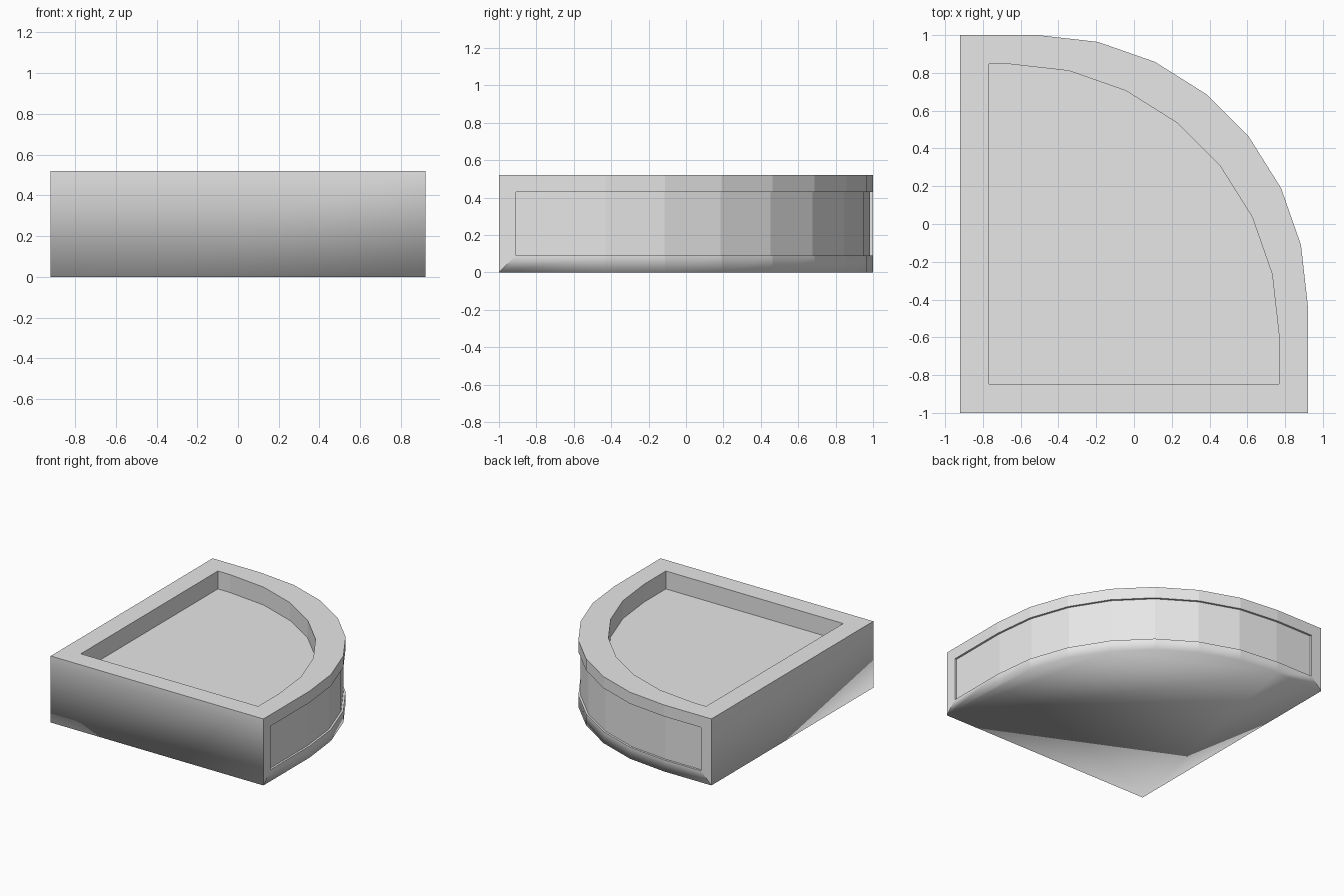
import bpy
import bmesh
from math import cos, sin, pi

cube = bpy.data.objects.get("Cube")
if cube:
    bpy.data.objects.remove(cube, do_unlink=True)

HALF_X, HALF_Y, HEIGHT = 0.92, 1.0, 0.52
RADIUS, SEGMENTS = 1.43, 7
RIM, TRAY_DEPTH = 0.153, 0.14
BAND_MARGIN, BAND_DEPTH = 0.09, 0.016


def outline(rim):
    """Square corner with one large rounded corner, counter-clockwise."""
    right, back = HALF_X - rim, HALF_Y - rim
    left, front = rim - HALF_X, rim - HALF_Y
    arc = []
    for i in range(SEGMENTS + 1):
        a = pi / 2 * i / SEGMENTS
        arc.append((right + RADIUS * (cos(a) - 1), back + RADIUS * (sin(a) - 1)))
    return [(left, front), (right, front)] + arc + [(left, back)]


bm = bmesh.new()


def ring(rim, z):
    return [bm.verts.new((x, y, z)) for x, y in outline(rim)]


def bridge(a, b):
    n = len(a)
    return [bm.faces.new((a[i], a[(i + 1) % n], b[(i + 1) % n], b[i]))
            for i in range(n)]


# Solid body, flat rim and sunken tray
bottom = ring(0, 0)
top = ring(0, HEIGHT)
rim_inner = ring(RIM, HEIGHT)
tray_floor = ring(RIM, HEIGHT - TRAY_DEPTH)
walls = bridge(bottom, top)
bridge(top, rim_inner)
bridge(rim_inner, tray_floor)
bm.faces.new(tray_floor)
bm.faces.new(bottom[::-1])
bm.normal_update()

# Shallow recessed band around the curved side
band = walls[1:-1]
bmesh.ops.inset_region(bm, faces=band, thickness=BAND_MARGIN,
                       use_even_offset=True, use_boundary=True)
bmesh.ops.inset_region(bm, faces=band, thickness=0, depth=-BAND_DEPTH,
                       use_even_offset=True, use_boundary=True)
bm.normal_update()

# Shading flows round the base edge only; every other edge stays crisp
for face in bm.faces:
    face.smooth = True
for edge in bm.edges:
    edge.smooth = all(v.co.z < 0.001 for v in edge.verts)

mesh = bpy.data.meshes.new("rounded_corner_tray")
bm.to_mesh(mesh)
bm.free()

grey = bpy.data.materials.new("light_grey")
grey.use_nodes = True
colour = (0.8, 0.8, 0.8, 1)
grey.diffuse_color = colour
grey.node_tree.nodes["Principled BSDF"].inputs["Base Color"].default_value = colour
mesh.materials.append(grey)

tray = bpy.data.objects.new("rounded_corner_tray", mesh)
bpy.context.collection.objects.link(tray)
